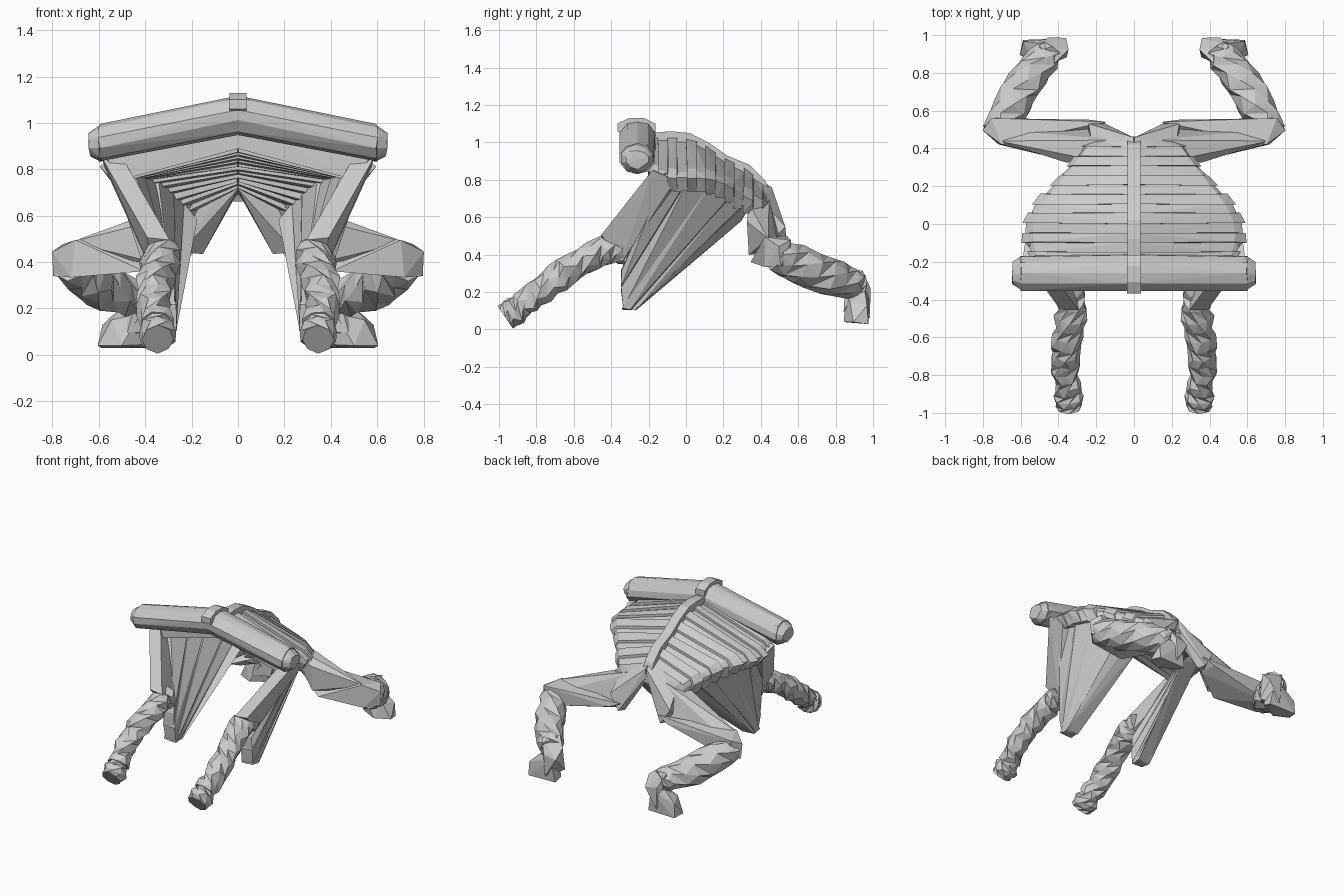
import bpy, bmesh, math, random
from mathutils import Vector

random.seed(4)
if "Cube" in bpy.data.objects:
    bpy.data.objects.remove(bpy.data.objects["Cube"], do_unlink=True)

grey = bpy.data.materials.new("plain grey")
grey.use_nodes = True
colour = (0.6, 0.6, 0.6, 1)
grey.diffuse_color = colour
grey.node_tree.nodes["Principled BSDF"].inputs["Base Color"].default_value = colour


def finish(bm, name, mirror=True):
    """Turn a bmesh into an object, mirrored across x when asked."""
    bmesh.ops.recalc_face_normals(bm, faces=bm.faces)
    me = bpy.data.meshes.new(name)
    bm.to_mesh(me)
    bm.free()
    me.materials.append(grey)
    ob = bpy.data.objects.new(name, me)
    bpy.context.collection.objects.link(ob)
    if mirror:
        mod = ob.modifiers.new("mirror", "MIRROR")
        mod.use_mirror_merge = False


def hull(name, points, jitter=0.0, mirror=True):
    """Faceted solid wrapped round a few points."""
    bm = bmesh.new()
    for p in points:
        bm.verts.new(Vector(p) + Vector([random.uniform(-jitter, jitter) for _ in range(3)]))
    bmesh.ops.convex_hull(bm, input=bm.verts)
    loose = [v for v in bm.verts if not v.link_faces]
    bmesh.ops.delete(bm, geom=loose, context="VERTS")
    finish(bm, name, mirror)


def limb(name, path, rings, sides=7, jitter=0.0):
    """Rough tube; path entries are (x, y, z, radius)."""
    bm = bmesh.new()
    pts = [Vector(p) for p in path]
    loops = []
    for i in range(rings):
        t = i / (rings - 1) * (len(pts) - 1)
        k = min(int(t), len(pts) - 2)
        p = pts[k].lerp(pts[k + 1], t - k)
        a, b = pts[max(k - 1, 0)], pts[min(k + 2, len(pts) - 1)]
        d = ((pts[k + 1] - pts[k]).xyz.normalized() * 2 + (b - a).xyz.normalized()).normalized()
        u = d.cross(Vector((0, 0, 1))).normalized()
        v = d.cross(u)
        ring = []
        for s in range(sides):
            ang = math.tau * (s + 0.5 * (i % 2)) / sides
            r = p.w + random.uniform(-jitter, jitter)
            ring.append(bm.verts.new(p.xyz + (u * math.cos(ang) + v * math.sin(ang)) * r))
        loops.append(ring)
    for r0, r1 in zip(loops, loops[1:]):
        for s in range(sides):
            n = (s + 1) % sides
            bm.faces.new((r0[s], r0[n], r1[s]))
            bm.faces.new((r0[n], r1[n], r1[s]))
    bm.faces.new(loops[0])
    bm.faces.new(loops[-1])
    finish(bm, name)


# Back outline: y, spine height, half width, edge height
BACK = [(-0.20, 1.05, 0.56, 0.86), (-0.08, 1.06, 0.60, 0.83), (0.02, 1.05, 0.585, 0.83),
        (0.12, 1.0, 0.53, 0.83), (0.22, 0.93, 0.43, 0.79), (0.34, 0.88, 0.33, 0.72),
        (0.42, 0.80, 0.27, 0.67), (0.46, 0.72, 0.17, 0.60)]


def back_at(y):
    for a, b in zip(BACK, BACK[1:]):
        if y <= b[0]:
            t = (y - a[0]) / (b[0] - a[0])
            return [p + (q - p) * t for p, q in zip(a, b)]
    return list(BACK[-1])


# Ribbed shell of the back, its underside stepping down towards the rear
count = 13
step = 0.66 / count
for i in range(count):
    y0, y1 = -0.20 + i * step, -0.20 + (i + 1.05) * step
    lift = 0.018 * (i % 2)
    belly = 0.89 - 0.19 * i / (count - 1)
    edge = back_at(y1)[3] - 0.09
    pts = []
    for y in (y0, y1):
        _, z, w, e = back_at(y)
        pts += [(0, y, z - 0.02 - lift), (0, y, belly), (w * 0.55, y, (belly + edge) / 2 - 0.01),
                (w * 0.9, y, e + 0.03 - lift), (w * 0.9, y, edge), (w - lift, y, e - 0.02)]
    hull(f"back_rib_{i + 1}", pts, 0.004)

# Raised spine strip
for i, (a, b) in enumerate(zip(BACK, BACK[1:])):
    hull(f"spine_{i + 1}", [(x, y, z + dz) for x in (-0.035, 0.035)
                            for y, z in (a[:2], b[:2]) for dz in (0, -0.06)], mirror=False)

# Swept shoulder bar with its centre clasp
for name, x0, x1, z0, z1, g0, g1 in (("shoulder_bar", 0, 0.60, 1.035, 0.913, 1, 0.95),
                                     ("shoulder_end", 0.59, 0.64, 0.913, 0.91, 0.95, 0.6)):
    pts = []
    for x, z, g in ((x0, z0, g0), (x1, z1, g1)):
        for k in range(10):
            ang = math.tau * (k + 0.5) / 10
            pts.append((x, -0.26 + 0.1 * g * math.cos(ang), z + 0.085 * g * math.sin(ang)))
    hull(name, pts, 0.005)
hull("shoulder_clasp", [(x, -0.265 + 0.11 * math.cos(a), 1.08 + 0.054 * math.sin(a))
                        for x in (-0.036, 0.036)
                        for a in [math.tau * (k + 0.5) / 8 for k in range(8)]], mirror=False)

# Fanned side flaps, blades running from the shell edge to a blunt low tip
TIP = Vector((0.315, -0.35, 0.32))
FAN = [Vector(p) for p in ((0.53, -0.12, 0.82), (0.48, 0.02, 0.80), (0.42, 0.14, 0.77),
                           (0.35, 0.25, 0.70), (0.30, 0.33, 0.66), (0.24, 0.30, 0.585))]
LOWS = [Vector((0, 0, 0)), Vector((0, 0, -0.1)), Vector((0, 0.01, -0.21)),
        Vector((0, 0.05, -0.215)), Vector((0, 0.08, -0.215)), Vector((-0.01, 0.085, -0.21))]
for i in range(len(FAN) - 1):
    pts = []
    for p, low in zip(FAN[i:i + 2], LOWS[i:i + 2]):
        low = TIP + low
        pts += [p + Vector((0.03, 0, 0.02)), p - Vector((0.07, 0, 0.01)),
                low + Vector((0.04, 0, 0)), low - Vector((0.045, 0, 0))]
    hull(f"flap_blade_{i + 1}", pts, 0.007)

# Front legs
hull("front_upper_leg", [(0.59, -0.18, 0.85), (0.5, -0.17, 0.85), (0.57, -0.05, 0.8),
                         (0.47, -0.08, 0.72), (0.39, -0.45, 0.5), (0.29, -0.45, 0.49),
                         (0.27, -0.33, 0.36), (0.38, -0.34, 0.36)], 0.008)
limb("front_lower_leg", [(0.33, -0.34, 0.43, 0.075), (0.33, -0.46, 0.42, 0.08),
                         (0.355, -0.62, 0.325, 0.08), (0.37, -0.76, 0.225, 0.075),
                         (0.35, -0.88, 0.13, 0.068)], 14, 8, 0.012)
limb("front_foot", [(0.355, -0.85, 0.15, 0.055), (0.345, -0.91, 0.1, 0.085),
                    (0.345, -0.965, 0.065, 0.07)], 5, 8, 0.008)

# Hind legs: hip strut, thigh and the web between them
hull("hip_strut", [(0, 0.36, 0.82), (0, 0.46, 0.76), (0, 0.46, 0.7), (0, 0.38, 0.71),
                   (0.22, 0.40, 0.7), (0.15, 0.48, 0.43), (0.17, 0.54, 0.44),
                   (0.24, 0.53, 0.55), (0.24, 0.42, 0.44)], 0.005)
hull("hip_web", [(0.08, 0.44, 0.72), (0.2, 0.34, 0.68), (0.36, 0.33, 0.58), (0.36, 0.34, 0.40),
                 (0.22, 0.50, 0.48), (0.72, 0.44, 0.49), (0.7, 0.5, 0.42)], 0.006)
hull("thigh", [(0.15, 0.54, 0.5), (0.2, 0.46, 0.43), (0.24, 0.55, 0.46), (0.4, 0.35, 0.36),
               (0.72, 0.42, 0.33), (0.7, 0.42, 0.49), (0.8, 0.5, 0.34), (0.8, 0.5, 0.45),
               (0.76, 0.56, 0.48), (0.72, 0.56, 0.34)], 0.006)
limb("shin", [(0.72, 0.48, 0.40, 0.08), (0.66, 0.60, 0.345, 0.105), (0.58, 0.74, 0.29, 0.1),
              (0.48, 0.87, 0.25, 0.088), (0.44, 0.93, 0.24, 0.07)], 9, 8, 0.01)
hull("hind_ankle", [(0.35, 0.92, 0.27), (0.42, 0.86, 0.32), (0.5, 0.94, 0.32), (0.36, 0.99, 0.2),
                    (0.46, 0.99, 0.22), (0.36, 0.88, 0.1), (0.48, 0.84, 0.1), (0.45, 0.98, 0.06)], 0.006)
hull("hind_foot", [(0.37, 0.9, 0.04), (0.38, 0.97, 0.03), (0.59, 0.97, 0.03), (0.6, 0.9, 0.04),
                   (0.5, 0.84, 0.04), (0.58, 0.97, 0.13), (0.55, 0.88, 0.15), (0.4, 0.985, 0.19),
                   (0.42, 0.85, 0.18), (0.5, 0.96, 0.2)], 0.006)
